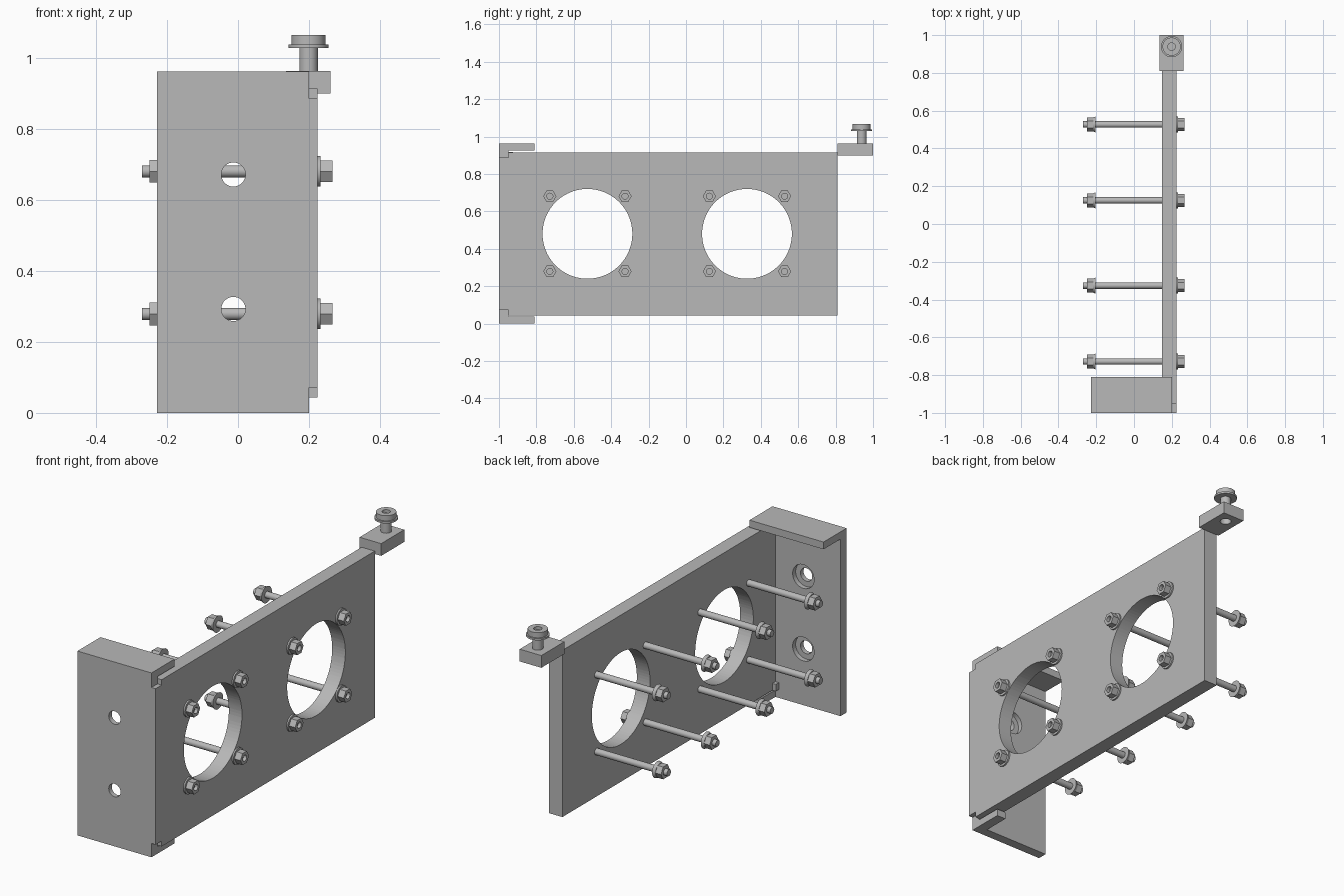
import bpy, bmesh, math
from mathutils import Matrix, Vector

if "Cube" in bpy.data.objects:
    bpy.data.objects.remove(bpy.data.objects["Cube"], do_unlink=True)

steel = bpy.data.materials.new("plain_grey")
steel.use_nodes = True
GREY = (0.48, 0.48, 0.48, 1)
steel.diffuse_color = GREY
steel.node_tree.nodes["Principled BSDF"].inputs["Base Color"].default_value = GREY


def add_box(bm, lo, hi):
    """Axis-aligned box between two corners."""
    lo, hi = Vector(lo), Vector(hi)
    m = Matrix.Translation((lo + hi) / 2) @ Matrix.Diagonal((*(hi - lo), 1))
    bmesh.ops.create_cube(bm, size=1, matrix=m)


def add_rod(bm, start, end, r1, r2=None, sides=32):
    """Cylinder, cone or prism between two points."""
    a, b = Vector(start), Vector(end)
    turn = (b - a).to_track_quat('Z', 'Y').to_matrix().to_4x4()
    bmesh.ops.create_cone(bm, cap_ends=True, segments=sides, radius1=r1,
                          radius2=r1 if r2 is None else r2, depth=(b - a).length,
                          matrix=Matrix.Translation((a + b) / 2) @ turn)


def finish(name, bm, smooth=True):
    me = bpy.data.meshes.new(name)
    bm.to_mesh(me)
    bm.free()
    me.materials.append(steel)
    ob = bpy.data.objects.new(name, me)
    bpy.context.collection.objects.link(ob)
    if smooth:
        shade(ob)
    return ob


def shade(ob):
    bpy.ops.object.select_all(action='DESELECT')
    ob.select_set(True)
    bpy.context.view_layer.objects.active = ob
    bpy.ops.object.shade_smooth_by_angle(angle=math.radians(30))


def cut(ob, bm):
    """Subtract the shapes in bm from the object."""
    cutter = finish("cutter", bm, False)
    cutter.hide_render = True
    mod = ob.modifiers.new("cut", 'BOOLEAN')
    mod.operation, mod.solver, mod.object = 'DIFFERENCE', 'EXACT', cutter
    bpy.ops.object.select_all(action='DESELECT')
    bpy.context.view_layer.objects.active = ob
    bpy.ops.object.modifier_apply(modifier="cut")
    bpy.data.objects.remove(cutter, do_unlink=True)
    shade(ob)


MID = 0.48                      # height of the openings
OPENINGS = (-0.527, 0.326)      # y of the two large openings
PITCH = 0.201                   # bolt offset from an opening centre
IN, OUT, STEP = 0.148, 0.224, 0.2

# Main plate with rebated front edge, corner notches and two openings
bm = bmesh.new()
add_box(bm, (IN, -1, 0.044), (OUT, 0.809, 0.915))
main_plate = finish("main_plate", bm)
bm = bmesh.new()
add_box(bm, (0.1, -1.1, 0), (STEP, -0.95, 1))
for y in OPENINGS:
    add_rod(bm, (0, y, MID), (0.4, y, MID), 0.24, sides=96)
cut(main_plate, bm)
bm = bmesh.new()
for z in (0.044, 0.915):
    add_box(bm, (0.1, -1.1, z - 0.028), (0.3, -0.95, z + 0.028))
cut(main_plate, bm)

# Front bracket: upright plate, top flange and narrow foot as one piece
bm = bmesh.new()
add_box(bm, (-0.228, -1, 0), (STEP, -0.95, 0.963))
front_bracket = finish("front_bracket", bm)
bm = bmesh.new()
for z in (0.293, 0.672):
    add_rod(bm, (-0.013, -1.1, z), (-0.013, -0.9, z), 0.034, sides=48)
cut(front_bracket, bm)
bm = bmesh.new()
for z in (0.293, 0.672):
    add_rod(bm, (-0.013, -0.975, z), (-0.013, -0.9, z), 0.062, sides=48)
cut(front_bracket, bm)
bm = bmesh.new()
add_box(bm, (-0.228, -0.95, 0.925), (STEP, -0.81, 0.963))
finish("bracket_top_flange", bm, False)
bm = bmesh.new()
add_box(bm, (IN, -0.95, 0), (STEP, -0.81, 0.037))
finish("bracket_foot", bm, False)

# Small locating tabs at the inner corners of the plate
for name, z in (("lower_tab", 0.062), ("upper_tab", 0.9)):
    bm = bmesh.new()
    add_box(bm, (IN - 0.02, -0.95, z - 0.018), (IN + 0.01, -0.925, z + 0.018))
    finish(name, bm, False)

# Through bolts: rod, socketed outer head and flanged inner nut
bolt_mesh = None
for y0 in OPENINGS:
    for dy in (-PITCH, PITCH):
        for dz in (-PITCH, PITCH):
            if bolt_mesh is None:
                bm = bmesh.new()
                add_rod(bm, (-0.27, 0, 0), (0.24, 0, 0), 0.017)
                bolt = finish("bolt_rod", bm)
                bm = bmesh.new()
                add_rod(bm, (OUT, 0, 0), (0.232, 0, 0), 0.043)
                outer_flange = finish("bolt_outer_flange", bm)
                bm = bmesh.new()
                add_rod(bm, (0.231, 0, 0), (0.267, 0, 0), 0.035, sides=6)
                bmesh.ops.rotate(bm, verts=bm.verts, matrix=Matrix.Rotation(math.pi / 6, 3, 'X'))
                # keep a hexagon corner pointing along y
                far = max(bm.verts, key=lambda v: v.co.y)
                if abs(far.co.z) > 0.01:
                    bmesh.ops.rotate(bm, verts=bm.verts, matrix=Matrix.Rotation(math.pi / 6, 3, 'X'))
                head = finish("bolt_head", bm)
                bm = bmesh.new()
                add_rod(bm, (0.25, 0, 0), (0.3, 0, 0), 0.016)
                cut(head, bm)
                bm = bmesh.new()
                add_rod(bm, (-0.25, 0, 0), (-0.215, 0, 0), 0.037, sides=6)
                far = max(bm.verts, key=lambda v: v.co.y)
                if abs(far.co.z) > 0.01:
                    bmesh.ops.rotate(bm, verts=bm.verts, matrix=Matrix.Rotation(math.pi / 6, 3, 'X'))
                nut = finish("bolt_nut", bm)
                bm = bmesh.new()
                add_rod(bm, (-0.218, 0, 0), (-0.203, 0, 0), 0.036, 0.043)
                inner_flange = finish("bolt_nut_flange", bm)
                parts = [bolt, outer_flange, head, nut, inner_flange]
                bolt_mesh = [(p.name, p.data) for p in parts]
            else:
                parts = []
                for name, me in bolt_mesh:
                    p = bpy.data.objects.new(name, me)
                    bpy.context.collection.objects.link(p)
                    parts.append(p)
            for p in parts:
                p.location = (0, y0 + dy, MID + dz)

# Rear block with a hole underneath
X, Y = 0.199, 0.939
bm = bmesh.new()
add_box(bm, (0.136, 0.809, 0.9), (0.261, 1, 0.964))
rear_block = finish("rear_block", bm)
bm = bmesh.new()
add_rod(bm, (X, Y, 0.8), (X, Y, 0.94), 0.027)
cut(rear_block, bm)

# Thumb screw with a collar and a drilled head
bm = bmesh.new()
add_rod(bm, (X, Y, 0.95), (X, Y, 1.032), 0.026)
finish("screw_shank", bm)
bm = bmesh.new()
add_rod(bm, (X, Y, 1.029), (X, Y, 1.039), 0.056, sides=48)
finish("screw_collar", bm)
bm = bmesh.new()
add_rod(bm, (X, Y, 1.038), (X, Y, 1.066), 0.048, sides=48)
screw_head = finish("screw_head", bm)
bm = bmesh.new()
add_rod(bm, (X, Y, 1.05), (X, Y, 1.1), 0.02)
cut(screw_head, bm)
